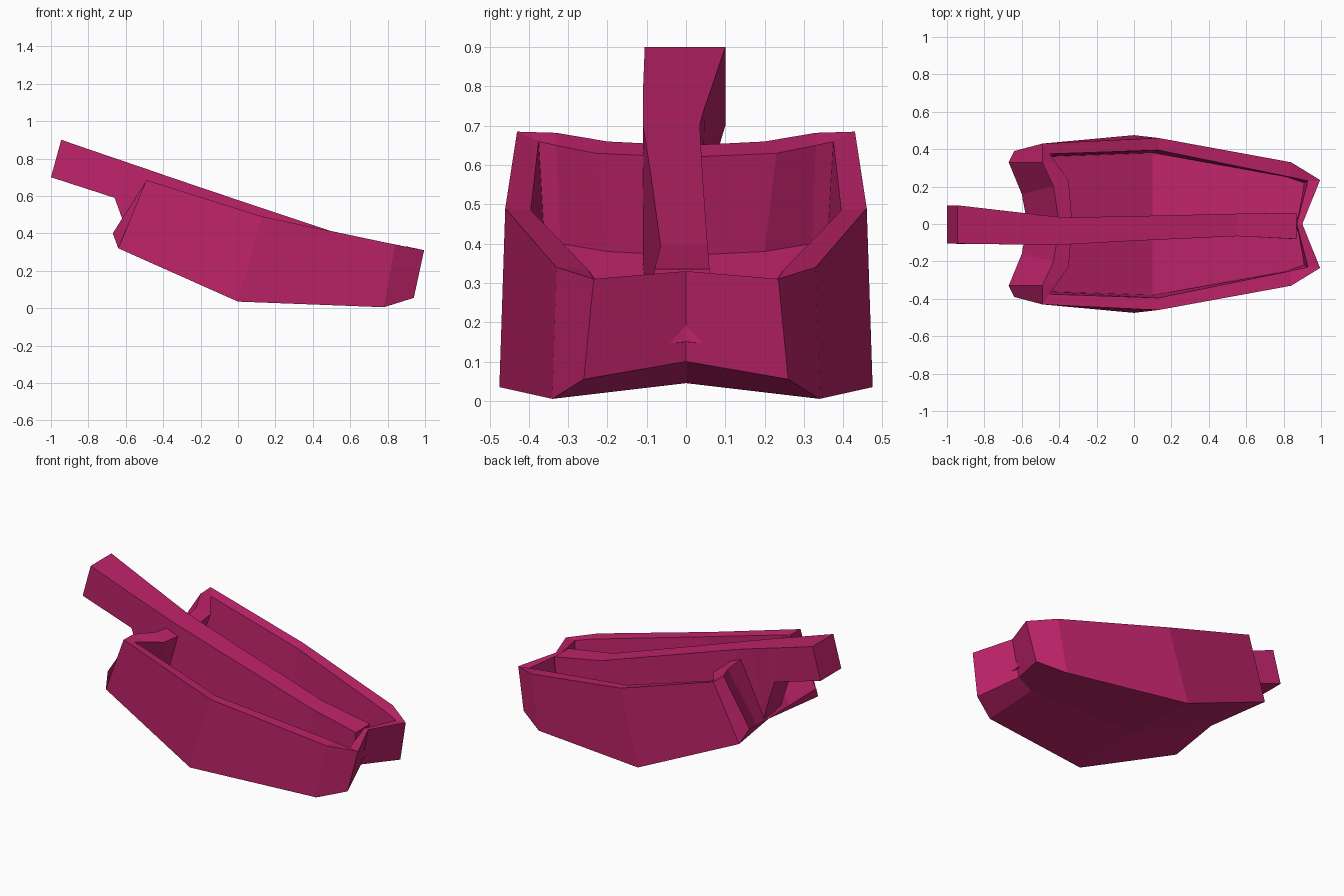
import bpy
import bmesh

cube = bpy.data.objects.get("Cube")
if cube:
    bpy.data.objects.remove(cube, do_unlink=True)

# Single berry coloured material
berry = bpy.data.materials.new("berry_pink")
berry.use_nodes = True
colour = (0.52, 0.017, 0.145, 1)
berry.diffuse_color = colour
berry.node_tree.nodes["Principled BSDF"].inputs["Base Color"].default_value = colour


def finish(bm, name):
    """Weld, orient and link a flat shaded mesh."""
    bmesh.ops.remove_doubles(bm, verts=bm.verts, dist=0.0005)
    bmesh.ops.recalc_face_normals(bm, faces=bm.faces)
    mesh = bpy.data.meshes.new(name)
    bm.to_mesh(mesh)
    bm.free()
    mesh.materials.append(berry)
    obj = bpy.data.objects.new(name, mesh)
    bpy.context.collection.objects.link(obj)
    return obj


def add_strip(bm, first, second):
    """Quads between two matching point rows."""
    for a, b, c, d in zip(first, first[1:], second[1:], second):
        bm.faces.new((a, b, c, d))


# Half outlines of the hull, running from front centre to rear centre
base = [(.85, 0, .1), (.94, .26, .055), (.78, .34, .005), (0, .475, .035),
        (-.64, .39, .32), (-.67, .33, .4), (-.6, .16, .34), (-.57, 0, .31)]
rim = [(.9, 0, .33), (.995, .235, .31), (.84, .33, .34), (.13, .46, .49),
       (-.49, .43, .685), (-.49, .33, .682), (-.43, .2, .66), (-.4, 0, .65)]
lip = [(.87, 0, .33), (.93, .23, .31), (.84, .25, .335), (.13, .395, .485),
       (-.45, .375, .66), (-.42, .33, .65), (-.35, .23, .63), (-.33, 0, .62)]
floor = [(.87, 0, .15), (.91, .22, .13), (.82, .25, .12), (.1, .38, .12),
         (-.48, .36, .4), (-.47, .32, .4), (-.42, .2, .38), (-.4, 0, .37)]
keel_front, keel_mid, floor_mid = (.76, 0, .045), (0, 0, .05), (.1, 0, .12)

# Hollow hull: walls, rim, underside and floor, repeated on both sides
bm = bmesh.new()
for side in (1, -1):
    def point(p):
        return bm.verts.new((p[0], p[1] * side, p[2]))

    rows = [[point(p) for p in row] for row in (base, rim, lip, floor)]
    for lower, upper in zip(rows, rows[1:]):
        add_strip(bm, lower, upper)
    b, f = rows[0], rows[-1]
    kf, km, fm = point(keel_front), point(keel_mid), point(floor_mid)
    bm.faces.new((b[0], b[1], b[2], kf))
    bm.faces.new((kf, b[2], b[3], km))
    bm.faces.new((km, b[3], b[4], b[-1]))
    bm.faces.new(b[4:])
    bm.faces.new(f[:4] + [fm])
    bm.faces.new([fm] + f[3:])
finish(bm, "hull")

# Central beam: top x, top z, bottom x, bottom z, right y, left y
sections = [(-.945, .9, -1, .7, -.105, .1),
            (-.66, .802, -.66, .59, -.109, .067),
            (-.6, .782, -.62, .48, -.11, .06),
            (-.5, .748, -.57, .33, -.11, .048),
            (-.37, .703, -.37, .25, -.11, .035),
            (0, .578, 0, .09, -.09, .042),
            (.55, .395, .55, .07, -.065, .055),
            (.87, .335, .85, .12, -.08, .06)]
bm = bmesh.new()
loops = []
for tx, tz, bx, bz, right, left in sections:
    corners = ((tx, right, tz), (tx, left, tz), (bx, left, bz), (bx, right, bz))
    loops.append([bm.verts.new(c) for c in corners])
for first, second in zip(loops, loops[1:]):
    add_strip(bm, first + first[:1], second + second[:1])
bm.faces.new(loops[0])
bm.faces.new(loops[-1])
finish(bm, "central_beam")
